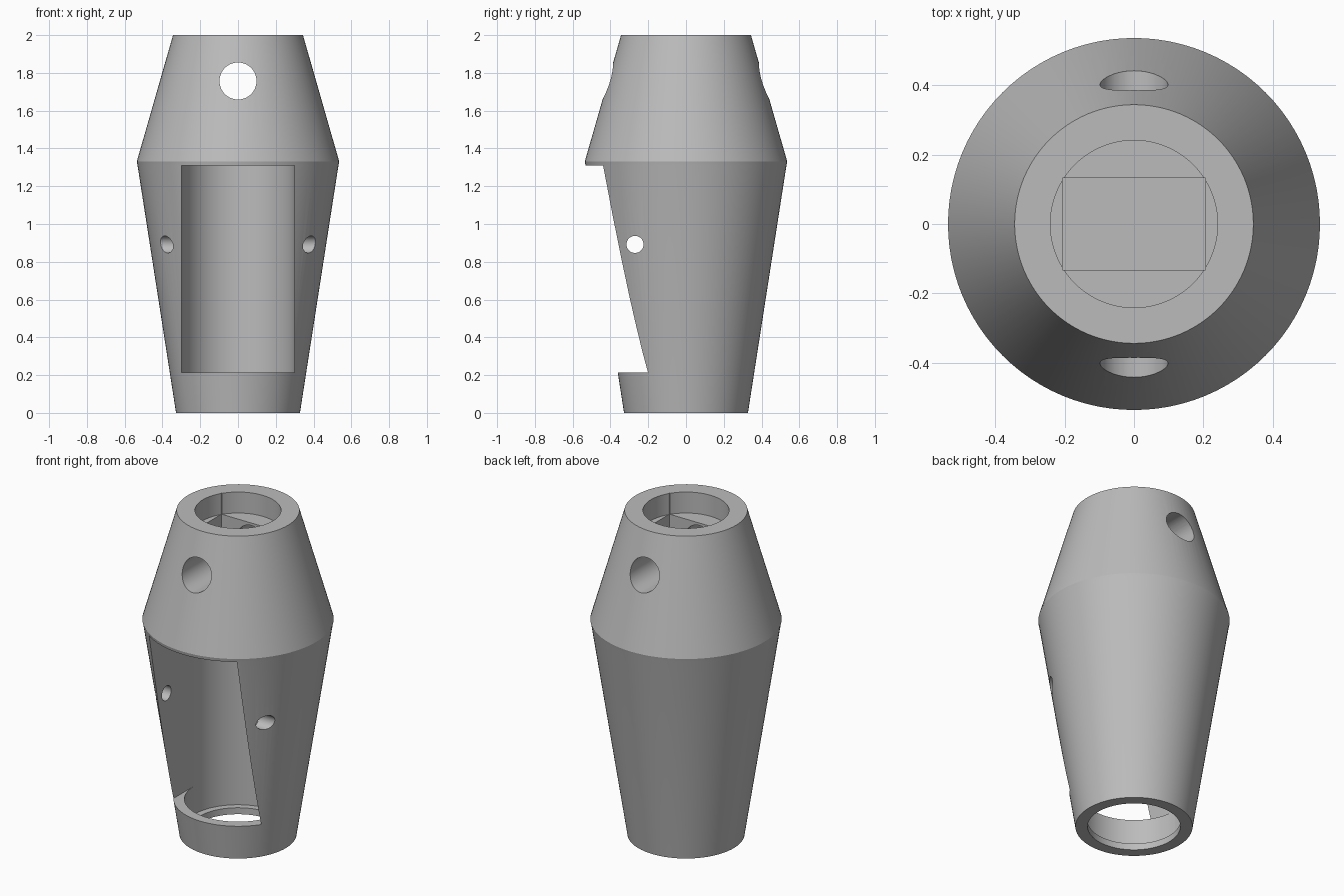
import bpy
import bmesh
import math
from mathutils import Matrix, Vector

cube = bpy.data.objects.get("Cube")
if cube:
    bpy.data.objects.remove(cube, do_unlink=True)

SEGMENTS = 96

grey = bpy.data.materials.new("plain grey")
grey.use_nodes = True
colour = (0.5, 0.5, 0.5, 1)
grey.diffuse_color = colour
grey.node_tree.nodes["Principled BSDF"].inputs["Base Color"].default_value = colour


def make_object(name, bm):
    bmesh.ops.recalc_face_normals(bm, faces=bm.faces)
    mesh = bpy.data.meshes.new(name)
    bm.to_mesh(mesh)
    bm.free()
    mesh.materials.append(grey)
    obj = bpy.data.objects.new(name, mesh)
    bpy.context.collection.objects.link(obj)
    return obj


def lathe(name, profile):
    """Closed solid turned about z from (radius, height) pairs."""
    bm = bmesh.new()
    rings = []
    for r, z in profile:
        angles = [2 * math.pi * i / SEGMENTS for i in range(SEGMENTS)]
        rings.append([bm.verts.new((r * math.cos(a), r * math.sin(a), z)) for a in angles])
    for low, high in zip(rings, rings[1:]):
        for i in range(SEGMENTS):
            j = (i + 1) % SEGMENTS
            bm.faces.new((low[i], low[j], high[j], high[i]))
    bm.faces.new(rings[0])
    bm.faces.new(rings[-1])
    return make_object(name, bm)


def box(name, low, high):
    bm = bmesh.new()
    low, high = Vector(low), Vector(high)
    place = Matrix.Translation((low + high) / 2) @ Matrix.Diagonal((high - low).to_4d())
    bmesh.ops.create_cube(bm, size=1, matrix=place)
    return make_object(name, bm)


def drill(name, radius, centre, axis):
    """Long rod along the given axis, for cutting a through hole."""
    bm = bmesh.new()
    place = Matrix.Translation(centre) @ Matrix.Rotation(math.pi / 2, 4, axis)
    bmesh.ops.create_cone(bm, cap_ends=True, segments=48, radius1=radius,
                          radius2=radius, depth=2, matrix=place)
    return make_object(name, bm)


# Double-cone housing with a narrow band at its widest point
housing = lathe("housing", [(0.328, 0), (0.532, 1.311), (0.536, 1.33), (0.344, 2)])

cutters = [
    # Lower chamber, its bottom opening and the front window
    lathe("chamber_cutter", [(0.26, -0.1), (0.26, 0.04), (0.3, 0.04), (0.3, 1.31)]),
    box("window_cutter", (-0.3, -1, 0.215), (0.3, 0, 1.31)),
    # Round recess in the top with a rectangular pocket beneath
    lathe("recess_cutter", [(0.241, 1.87), (0.241, 2.1)]),
    box("pocket_cutter", (-0.206, -0.132, 1.42), (0.206, 0.132, 2.1)),
    # Cross hole front to back, and small pin hole side to side
    drill("cross_hole_cutter", 0.098, (0, 0, 1.757), "X"),
    drill("pin_hole_cutter", 0.045, (0, -0.27, 0.892), "Y"),
]

bpy.context.view_layer.objects.active = housing
for cutter in cutters:
    cut = housing.modifiers.new(cutter.name, "BOOLEAN")
    cut.operation = "DIFFERENCE"
    cut.solver = "EXACT"
    cut.object = cutter
    cutter.hide_render = True
    bpy.ops.object.modifier_apply(modifier=cut.name)
    bpy.data.objects.remove(cutter, do_unlink=True)

# Smooth round walls, crisp cut edges
bpy.ops.object.select_all(action="DESELECT")
housing.select_set(True)
bpy.ops.object.shade_smooth_by_angle(angle=math.radians(20))
